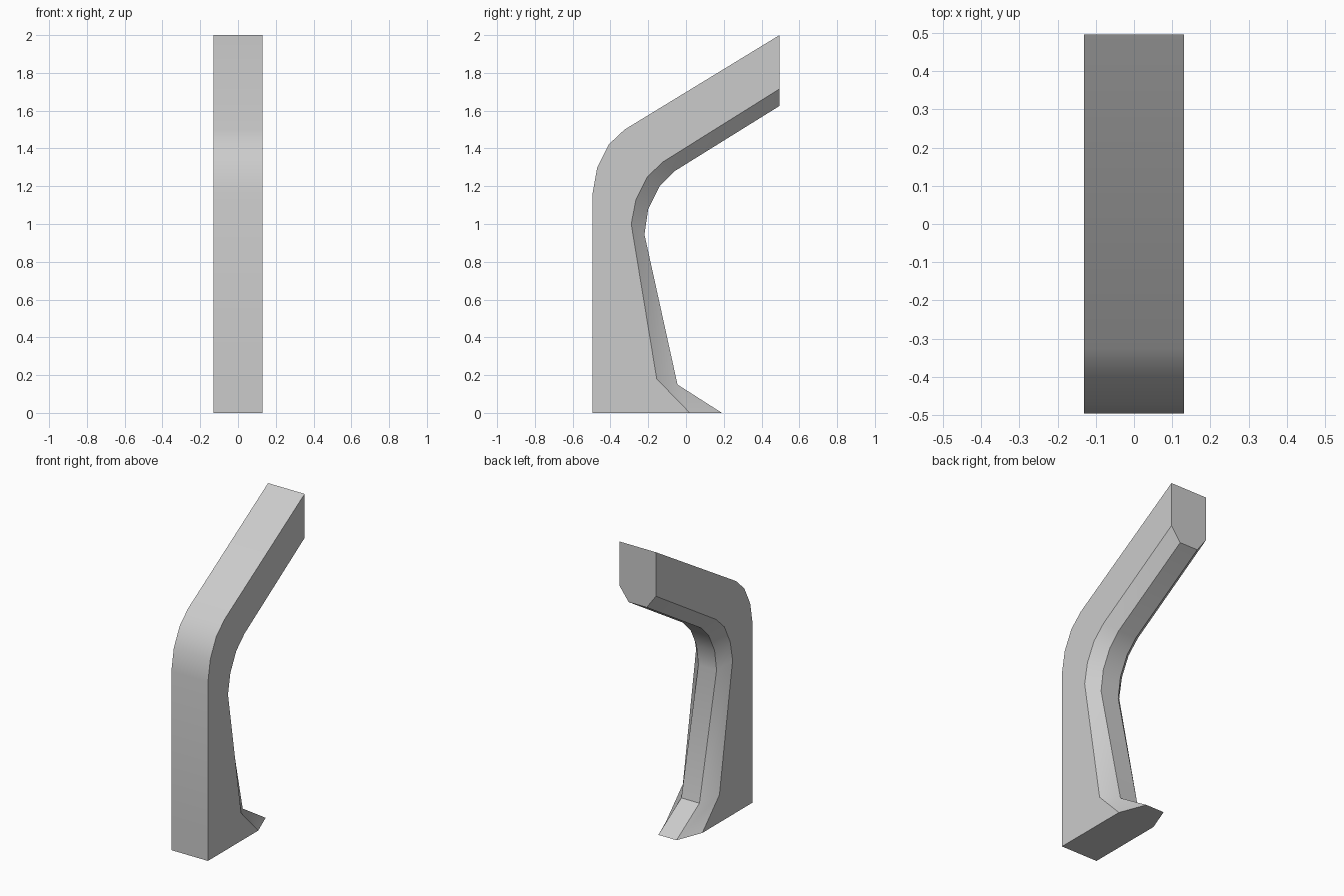
import bpy, bmesh, math

if "Cube" in bpy.data.objects:
    bpy.data.objects.remove(bpy.data.objects["Cube"])

HALF_WIDTH = 0.131   # back and sides
LIP_HALF = 0.065     # narrow inner face between the chamfers

# Side profile (y, z) from foot to tip: outer edge, chamfer start, inner lip
outer = [(-0.495, 0), (-0.495, 0.18), (-0.495, 1.16), (-0.47, 1.30),
         (-0.41, 1.42), (-0.325, 1.50), (0.495, 2.0)]
side = [(0.02, 0), (-0.155, 0.18), (-0.29, 1.0), (-0.265, 1.13),
        (-0.205, 1.25), (-0.12, 1.33), (0.495, 1.715)]
inner = [(0.19, 0), (-0.045, 0.15), (-0.22, 0.945), (-0.20, 1.08),
         (-0.14, 1.20), (-0.06, 1.28), (0.495, 1.625)]

# Loft hexagonal sections along the bent support
bm = bmesh.new()
rings = []
for o, s, i in zip(outer, side, inner):
    half = [(HALF_WIDTH, o), (HALF_WIDTH, s), (LIP_HALF, i)]
    section = half + [(-x, p) for x, p in reversed(half)]
    rings.append([bm.verts.new((x, *p)) for x, p in section])
for a, b in zip(rings, rings[1:]):
    for k in range(6):
        n = (k + 1) % 6
        bm.faces.new((a[k], a[n], b[n], b[k]))
bm.faces.new(rings[0])
bm.faces.new(rings[-1])
bmesh.ops.recalc_face_normals(bm, faces=bm.faces)

mesh = bpy.data.meshes.new("bent_support")
bm.to_mesh(mesh)
bm.free()
support = bpy.data.objects.new("bent_support", mesh)
bpy.context.collection.objects.link(support)

# Smooth bend, crisp chamfers and ends
bpy.context.view_layer.objects.active = support
support.select_set(True)
bpy.ops.object.shade_smooth_by_angle(angle=math.radians(30))
